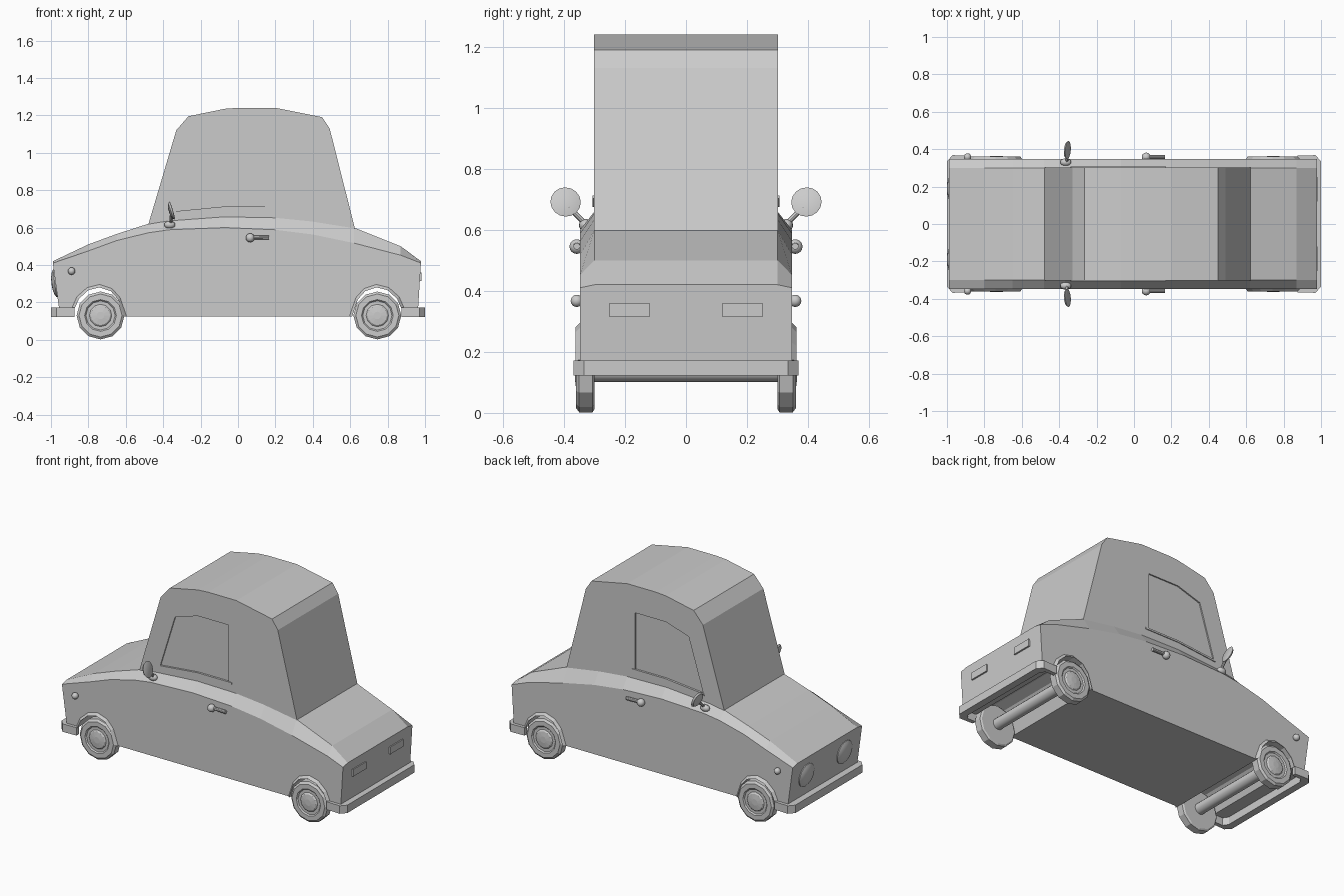
import bpy, bmesh, math
from mathutils import Matrix, Vector

if "Cube" in bpy.data.objects:
    bpy.data.objects.remove(bpy.data.objects["Cube"])


def mesh(name, verts, faces, smooth=False):
    bm = bmesh.new()
    vs = [bm.verts.new(v) for v in verts]
    for f in faces:
        bm.faces.new([vs[i] for i in f])
    bmesh.ops.remove_doubles(bm, verts=bm.verts, dist=1e-5)
    bmesh.ops.recalc_face_normals(bm, faces=bm.faces)
    me = bpy.data.meshes.new(name)
    bm.to_mesh(me)
    bm.free()
    ob = bpy.data.objects.new(name, me)
    bpy.context.collection.objects.link(ob)
    if smooth:
        bpy.ops.object.select_all(action='DESELECT')
        ob.select_set(True)
        bpy.context.view_layer.objects.active = ob
        bpy.ops.object.shade_smooth_by_angle(angle=math.radians(35))
    return ob


def prism(name, outline, a, b, axis='y'):
    """Extrude a 2D outline from a to b along y (outline in xz) or z (outline in xy)."""
    n = len(outline)
    put = (lambda p, d: (p[0], d, p[1])) if axis == 'y' else (lambda p, d: (p[0], p[1], d))
    verts = [put(p, d) for d in (a, b) for p in outline]
    faces = [range(n), range(n, 2 * n)]
    faces += [(i, (i + 1) % n, n + (i + 1) % n, n + i) for i in range(n)]
    return mesh(name, verts, faces)


def lathe(name, rings, pos, direction, segs=16, smooth=True):
    """Revolve (radius, height) rings about a direction through pos."""
    d = Vector(direction).normalized()
    m = Matrix.Translation(pos) @ d.to_track_quat('Z', 'Y').to_matrix().to_4x4()
    verts, faces = [], []
    for r, h in rings:
        for k in range(segs):
            t = 2 * math.pi * k / segs
            verts.append(m @ Vector((r * math.cos(t), r * math.sin(t), h)))
    for j in range(len(rings) - 1):
        for k in range(segs):
            k2 = (k + 1) % segs
            faces.append((j * segs + k, j * segs + k2, (j + 1) * segs + k2, (j + 1) * segs + k))
    faces += [range(segs), range((len(rings) - 1) * segs, len(rings) * segs)]
    return mesh(name, verts, faces, smooth)


def rod(name, p, q, r, segs=10):
    v = Vector(q) - Vector(p)
    return lathe(name, [(r, 0), (r, v.length)], p, v, segs)


def ball(name, pos, r, scale=(1, 1, 1)):
    bpy.ops.mesh.primitive_uv_sphere_add(segments=14, ring_count=8, radius=r, location=pos)
    ob = bpy.context.object
    ob.name = name
    ob.scale = scale
    bpy.ops.object.shade_smooth_by_angle()


# Body shell: side line, chamfered shoulder and underside with wheel arches
stations = [(-.99, .41, .42), (-.8, .475, .51), (-.65, .53, .565), (-.48, .572, .62),
            (-.37, .588, .638), (-.07, .60, .66), (.2, .588, .655), (.4, .563, .635),
            (.62, .517, .60), (.87, .452, .50), (.978, .41, .42)]
rear_arch = [(.61, .125), (.64, .215), (.68, .26), (.74, .28), (.80, .265), (.85, .22), (.872, .17)]
front_arch = [(-x, z) for x, z in reversed(rear_arch)]
under = [(-.957, .17)] + front_arch + rear_arch + [(.963, .17)]
n, u = len(stations), len(under)
verts = []
for s in (-1, 1):
    verts += [(x, s * .30, zt) for x, zs, zt in stations]
    verts += [(x, s * .347, zs) for x, zs, zt in stations]
    verts += [(x, s * .347, z) for x, z in under]
h = 2 * n + u
faces = []
for o in (0, h):
    faces.append([o + n + i for i in range(n)] + [o + 2 * n + i for i in reversed(range(u))])
    faces += [(o + i, o + i + 1, o + n + i + 1, o + n + i) for i in range(n - 1)]
faces += [(i, i + 1, h + i + 1, h + i) for i in range(n - 1)]
faces += [(2 * n + i, 2 * n + i + 1, h + 2 * n + i + 1, h + 2 * n + i) for i in range(u - 1)]
for t, b in ((0, 2 * n), (n - 1, h - 1)):
    faces.append((b, t + n, t, h + t, h + t + n, h + b))
mesh("body", verts, faces)

# Cabin with shallow recessed side windows
roof = [(-.48, .615), (-.33, 1.12), (-.265, 1.195), (-.07, 1.235), (0, 1.24),
        (.2, 1.24), (.45, 1.19), (.49, 1.13), (.625, .595)]
cabin = prism("cabin", roof, -.302, .302)
window = [(-.335, .68), (-.23, 1.02), (-.07, 1.07), (.145, 1.07), (.145, .71), (-.07, .705)]
for s in (-1, 1):
    cutter = prism("window_cutter", window, s * .294, s * .35)
    cutter.hide_render = True
    mod = cabin.modifiers.new("window", 'BOOLEAN')
    mod.object = cutter
    mod.operation = 'DIFFERENCE'
    bpy.context.view_layer.objects.active = cabin
    bpy.ops.object.modifier_apply(modifier=mod.name)
    bpy.data.objects.remove(cutter)

for s in (-1, 1):
    # Window sill trim
    sill = [(-.34, .675), (-.07, .702), (.17, .702), (.17, .713), (-.07, .713), (-.337, .687)]
    prism("window_sill", sill, s * .29, s * .307)

    for wx, arch in ((-.735, front_arch), (.745, rear_arch)):
        # Wheel arch lip
        c = Vector((arch[3][0], .13))
        outer = [c + (Vector(p) - c) * 1.12 for p in arch]
        for p, q in zip(outer, arch):
            p.y = max(p.y, q[1])
        m = len(arch)
        v = [(p.x, s * .345, p.y) for p in outer] + [(x, s * .362, z) for x, z in arch]
        v += [(x, s * .335, z) for x, z in arch]
        f = [(r * m + i, r * m + i + 1, (r + 1) % 3 * m + i + 1, (r + 1) % 3 * m + i)
             for r in range(3) for i in range(m - 1)]
        f += [(0, m, 2 * m), (m - 1, 2 * m - 1, 3 * m - 1)]
        mesh("arch_lip", v, f)
        # Wheel with dished hubcap
        rings = [(.05, 0), (.118, 0), (.128, .006), (.128, .05), (.115, .06), (.085, .06),
                 (.078, .053), (.06, .053), (.052, .06), (.02, .064)]
        lathe("wheel", rings, (wx, s * .30, .13), (0, s, 0), 12, False)

    # Wing mirror: base, stalk and disc
    ball("mirror_base", (-.365, s * .33, .615), .03, (1, .7, .7))
    rod("mirror_stalk", (-.36, s * .33, .62), (-.355, s * .385, .675), .009, 8)
    lathe("mirror", [(.02, -.012), (.042, -.006), (.05, .004), (.046, .006)],
          (-.357, s * .395, .69), (1, -s * .08, .3), 16)

    # Door handle, indicator, headlight and tail light
    ball("handle_button", (.065, s * .358, .545), .024)
    rod("handle_lever", (.065, s * .358, .548), (.165, s * .358, .546), .011)
    ball("indicator", (-.89, s * .358, .367), .02)
    lathe("headlight", [(.074, -.01), (.074, .006), (.06, .014), (.035, .021), (.01, .023)],
          (-.974, s * .19, .302), (-1, 0, -.13), 20)
    tail = [(.955, s * .12), (.982, s * .12), (.982, s * .25), (.955, s * .25)]
    prism("tail_light", tail, .315, .36, 'z')

# Axles
for wx in (-.735, .745):
    rod("axle", (wx, -.31, .137), (wx, .31, .137), .035, 12)

# U-shaped bumpers with chamfered corners
half = [(.875, .34), (.875, .365), (.97, .368), (1.0, .335)]
inner = [(.955, .31), (.935, .34)]
for s, name in ((-1, "front_bumper"), (1, "rear_bumper")):
    out = half + [(x, -y) for x, y in reversed(half)]
    ins = [(x, -y) for x, y in reversed(inner)] + inner
    prism(name, [(s * x, y) for x, y in out + ins], .122, .172, 'z')
